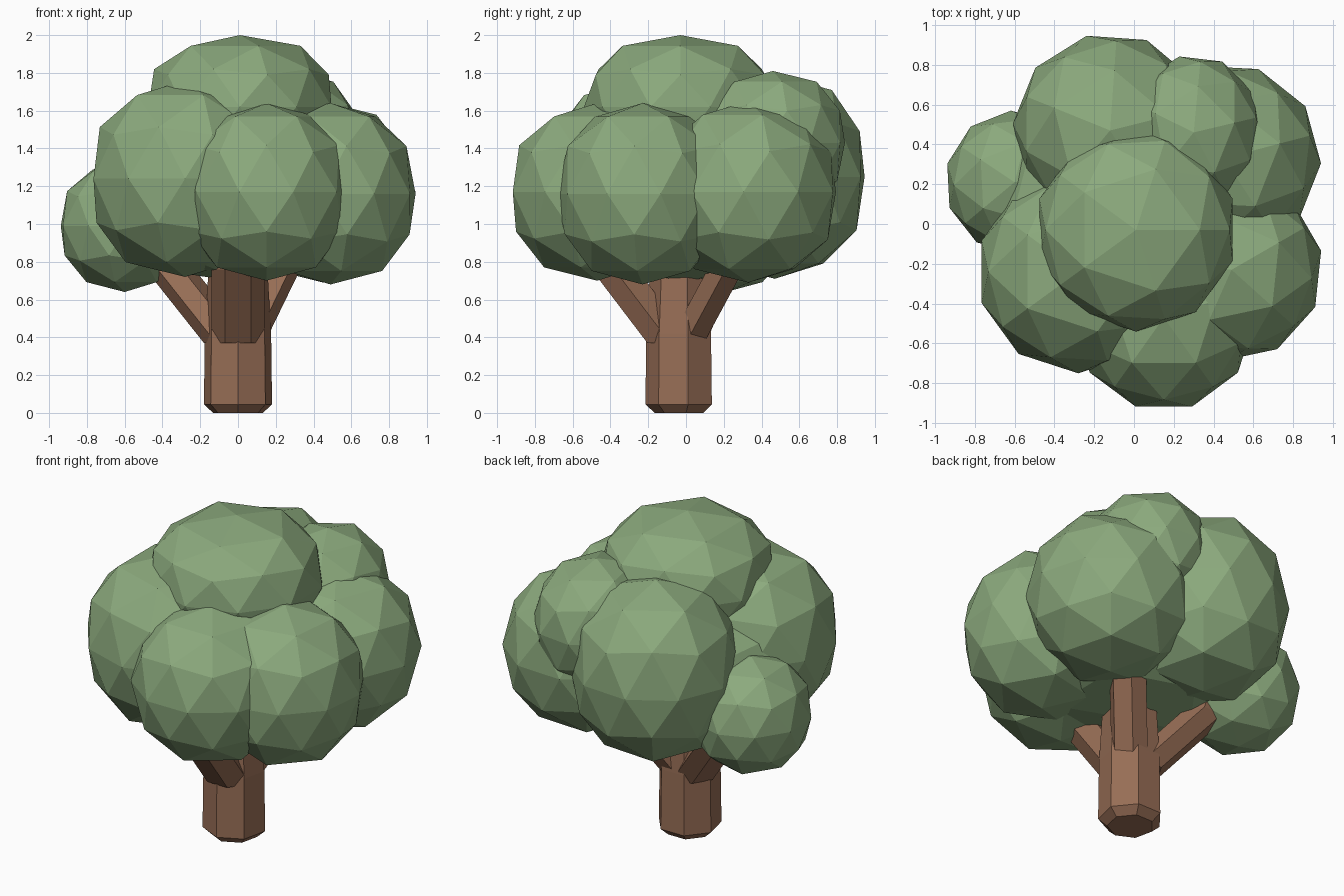
import bpy
import bmesh
import math
from mathutils import Matrix, Vector

if "Cube" in bpy.data.objects:
    bpy.data.objects.remove(bpy.data.objects["Cube"], do_unlink=True)


def make_material(name, color):
    mat = bpy.data.materials.new(name)
    mat.use_nodes = True
    mat.diffuse_color = color
    mat.node_tree.nodes["Principled BSDF"].inputs["Base Color"].default_value = color
    return mat


leaf_green = make_material("leaf green", (0.26, 0.4, 0.205, 1))
bark_brown = make_material("bark brown", (0.31, 0.155, 0.092, 1))


def add_object(name, bm, mat):
    bmesh.ops.recalc_face_normals(bm, faces=bm.faces)
    mesh = bpy.data.meshes.new(name)
    bm.to_mesh(mesh)
    bm.free()
    mesh.materials.append(mat)
    obj = bpy.data.objects.new(name, mesh)
    bpy.context.collection.objects.link(obj)
    return obj


def leaf_clump(name, center, radii, turn, bulge):
    """Faceted ellipsoid of foliage; a bulge below 1 squares its shoulders."""
    bm = bmesh.new()
    bmesh.ops.create_icosphere(bm, subdivisions=2, radius=1)
    for v in bm.verts:
        flat = v.co.xy.length
        if flat > 0.01:
            v.co.xy *= flat ** (bulge - 1)
    bm.transform(Matrix.Translation(center) @ Matrix.Diagonal((*radii, 1))
                 @ Matrix.Rotation(math.radians(turn), 4, "Z"))
    return add_object(name, bm, leaf_green)


def limb(name, stations, sides, turn=0):
    """Loft polygon rings, given as (center, radius), with flat end caps."""
    bm = bmesh.new()
    rings = []
    for center, radius in stations:
        ring = []
        for i in range(sides):
            a = math.tau * i / sides + math.radians(turn)
            ring.append(bm.verts.new(Vector(center)
                                     + Vector((math.cos(a), math.sin(a), 0)) * radius))
        rings.append(ring)
    for low, high in zip(rings, rings[1:]):
        for i in range(sides):
            j = (i + 1) % sides
            bm.faces.new((low[i], low[j], high[j], high[i]))
    bm.faces.new(rings[0])
    bm.faces.new(rings[-1])
    return add_object(name, bm, bark_brown)


# Foliage: a crown over a ring of clumps around a broad core, plus two smaller ones
clumps = {
    "core_clump": ((0.02, -0.01, 1.15), (0.73, 0.73, 0.46), 0, 0.8),
    "crown_clump": ((0.01, -0.03, 1.62), (0.51, 0.51, 0.38), 0, 0.72),
    "front_clump": ((0.15, -0.47, 1.17), (0.46, 0.47, 0.47), 18, 0.8),
    "front_right_clump": ((-0.28, -0.24, 1.24), (0.51, 0.51, 0.52), 0, 0.75),
    "front_left_clump": ((0.49, -0.23, 1.16), (0.46, 0.46, 0.48), 30, 0.8),
    "back_left_clump": ((0.45, 0.33, 1.17), (0.49, 0.48, 0.48), 15, 0.8),
    "back_clump": ((-0.12, 0.47, 1.25), (0.49, 0.49, 0.54), 14, 0.75),
    "upper_back_clump": ((0.3, 0.46, 1.43), (0.35, 0.39, 0.38), 12, 0.8),
    "low_right_clump": ((-0.6, 0.21, 0.99), (0.35, 0.36, 0.35), 3, 0.85),
}
for clump_name, (center, radii, turn, bulge) in clumps.items():
    leaf_clump(clump_name, center, radii, turn, bulge)

# Trunk with a chamfered foot, running up into the foliage
base_y = -0.03
limb("trunk", [((0, base_y, 0), 0.135), ((0, base_y, 0.045), 0.185),
               ((0, base_y, 0.42), 0.18), ((0, base_y, 0.85), 0.155)], 7, 13)

# Three branches forking into the foliage
branches = {
    "front_branch": ((0, -0.38), 0.14),
    "right_branch": ((-0.36, 0.16), 0.13),
    "back_left_branch": ((0.22, 0.21), 0.11),
}
for branch_name, ((x, y), radius) in branches.items():
    root = (x * 0.14, base_y + y * 0.14, 0.37)
    limb(branch_name, [(root, radius), ((x, y, 0.76), radius),
                       ((x * 1.1, y * 1.1, 0.9), radius * 0.8)], 6)
